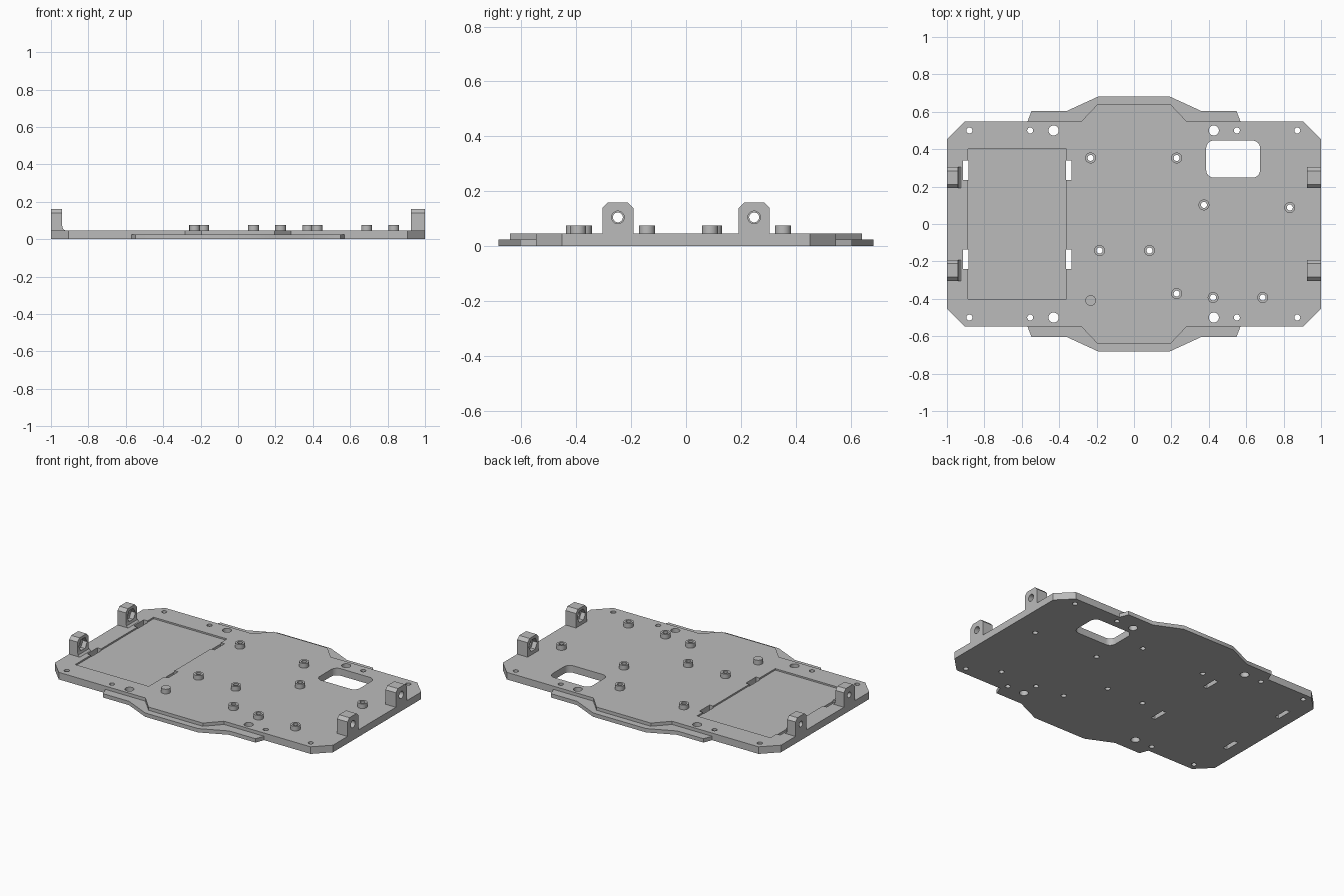
import bpy, bmesh, math
from mathutils import Matrix

cube = bpy.data.objects.get("Cube")
if cube:
    bpy.data.objects.remove(cube, do_unlink=True)

grey = bpy.data.materials.new("plastic_grey")
grey.use_nodes = True
grey.diffuse_color = (0.5, 0.5, 0.5, 1)
grey.node_tree.nodes["Principled BSDF"].inputs["Base Color"].default_value = (0.5, 0.5, 0.5, 1)

PLATE, FLANGE, POST = 0.046, 0.025, 0.076
ALONG_X = Matrix(((0, 0, 1, 0), (1, 0, 0, 0), (0, 1, 0, 0), (0, 0, 0, 1)))  # profile in y-z
ALONG_Y = Matrix(((1, 0, 0, 0), (0, 0, 1, 0), (0, 1, 0, 0), (0, 0, 0, 1)))  # profile in x-z


def add_prism(bm, points, low, high, matrix=Matrix()):
    face = bm.faces.new([bm.verts.new(matrix @ Matrix.Translation((x, y, low)).translation)
                         for x, y in points])
    top = bmesh.ops.extrude_face_region(bm, geom=[face])["geom"]
    shift = matrix.to_3x3() @ Matrix.Translation((0, 0, high - low)).translation
    bmesh.ops.translate(bm, vec=shift, verts=[v for v in top if isinstance(v, bmesh.types.BMVert)])


def make_object(name, bm):
    bmesh.ops.recalc_face_normals(bm, faces=bm.faces[:])
    mesh = bpy.data.meshes.new(name)
    bm.to_mesh(mesh)
    bm.free()
    mesh.materials.append(grey)
    obj = bpy.data.objects.new(name, mesh)
    bpy.context.collection.objects.link(obj)
    return obj


def prisms(name, shapes):
    bm = bmesh.new()
    for shape in shapes:
        add_prism(bm, *shape)
    return make_object(name, bm)


def boolean(target, tool, operation="DIFFERENCE"):
    mod = target.modifiers.new("cut", "BOOLEAN")
    mod.operation, mod.solver, mod.object = operation, "EXACT", tool
    bpy.context.view_layer.objects.active = target
    bpy.ops.object.modifier_apply(modifier=mod.name)
    bpy.data.objects.remove(tool, do_unlink=True)


def circle(x, y, r, n=32):
    return [(x + r * math.cos(math.tau * i / n), y + r * math.sin(math.tau * i / n)) for i in range(n)]


def rectangle(x0, x1, y0, y1):
    return [(x0, y0), (x1, y0), (x1, y1), (x0, y1)]


def rounded(x0, x1, y0, y1, r, n=8):
    points = []
    corners = [(x1 - r, y1 - r), (x0 + r, y1 - r), (x0 + r, y0 + r), (x1 - r, y0 + r)]
    for q, (cx, cy) in enumerate(corners):
        for i in range(n + 1):
            a = (q + i / n) * math.pi / 2
            points.append((cx + r * math.cos(a), cy + r * math.sin(a)))
    return points


def four_way(quarter):
    # Mirror a quarter outline (from +x side to +y side) into a closed outline
    half = quarter + [(-x, y) for x, y in reversed(quarter)]
    return half + [(-x, -y) for x, y in half]


# Base plate with its lower side flanges
ends = [(1, 0.452), (0.905, 0.547)]
plate = prisms("base_plate", [(four_way(ends + [(0.283, 0.547), (0.195, 0.64)]), 0, PLATE)])
flange = prisms("side_flanges", [(four_way(ends + [
    (0.57, 0.547), (0.548, 0.604), (0.36, 0.604), (0.19, 0.682)]), 0, FLANGE)])
boolean(plate, flange, "UNION")

# Shallow tray and its four strap slots
boolean(plate, prisms("tray_cutter", [(rectangle(-0.888, -0.36, -0.402, 0.402), PLATE - 0.01, 1)]))
boolean(plate, prisms("slot_cutter", [
    (rectangle(x, x + 0.029, y - 0.052, y + 0.052), -1, 1)
    for x in (-0.915, -0.363) for y in (0.287, -0.189)]))

# Window, mounting holes and post holes
posts = [(-0.232, 0.353), (0.228, 0.353), (0.374, 0.102), (0.833, 0.088), (-0.184, -0.142),
         (0.083, -0.142), (0.228, -0.372), (0.423, -0.393), (0.688, -0.393)]
holes = [(rounded(0.386, 0.674, 0.248, 0.446, 0.04), -1, 1)]
for y in (-0.5, 0.5):
    holes += [(circle(x, y, 0.016), -1, 1) for x in (-0.88, -0.555, 0.55, 0.873)]
    holes += [(circle(x, y, 0.027), -1, 1) for x in (-0.43, 0.427)]
holes += [(circle(x, y, 0.016), -1, 1) for x, y in posts]
boolean(plate, prisms("hole_cutter", holes))
parts = [plate]

# Hollow posts, each an open-bottomed ring
bm = bmesh.new()
for x, y in posts:
    rings = [[bm.verts.new((px, py, z)) for px, py in circle(x, y, r)]
             for r, z in ((0.029, PLATE), (0.029, POST), (0.016, POST), (0.016, PLATE))]
    for a, b in zip(rings, rings[1:]):
        for i in range(len(a)):
            bm.faces.new((a[i - 1], a[i], b[i], b[i - 1]))
parts.append(make_object("hollow_posts", bm))
parts.append(prisms("solid_post", [(circle(-0.232, -0.409, 0.028), PLATE, POST)]))

# Upright lugs with a bolt hole and a hexagonal nut pocket on the inner side
for side, sign, depth, bore in (("left", 1, 0.075, 0.023), ("right", -1, 0.06, 0.018)):
    for end, y in (("front", -0.248), ("back", 0.248)):
        w, top, c = 0.056, 0.16, 0.02
        outline = [(y - w, PLATE), (y + w, PLATE), (y + w, top - c), (y + w - c, top),
                   (y - w + c, top), (y - w, top - c)]
        inner = sign * (1 - depth)
        lug = prisms(f"{side}_{end}_lug", [(outline, inner, sign, ALONG_X)])
        boolean(lug, prisms("bore_cutter", [(circle(y, 0.105, bore), -2, 2, ALONG_X)]))
        pocket = (circle(y, 0.105, 0.042, 6), inner - sign * 0.05, inner + sign * 0.03, ALONG_X)
        boolean(lug, prisms("nut_cutter", [pocket]))
        parts.append(lug)
        if sign < 0:
            foot = [(inner, PLATE), (inner + 0.016, PLATE), (inner + 0.004, PLATE + 0.01),
                    (inner, PLATE + 0.025)]
            parts.append(prisms(f"{side}_{end}_lug_foot", [(foot, y - w, y + w, ALONG_Y)]))

# Smooth the round walls, keep edges sharp
bpy.ops.object.select_all(action="DESELECT")
for part in parts:
    part.select_set(True)
bpy.context.view_layer.objects.active = plate
bpy.ops.object.shade_smooth_by_angle(angle=math.radians(30))
